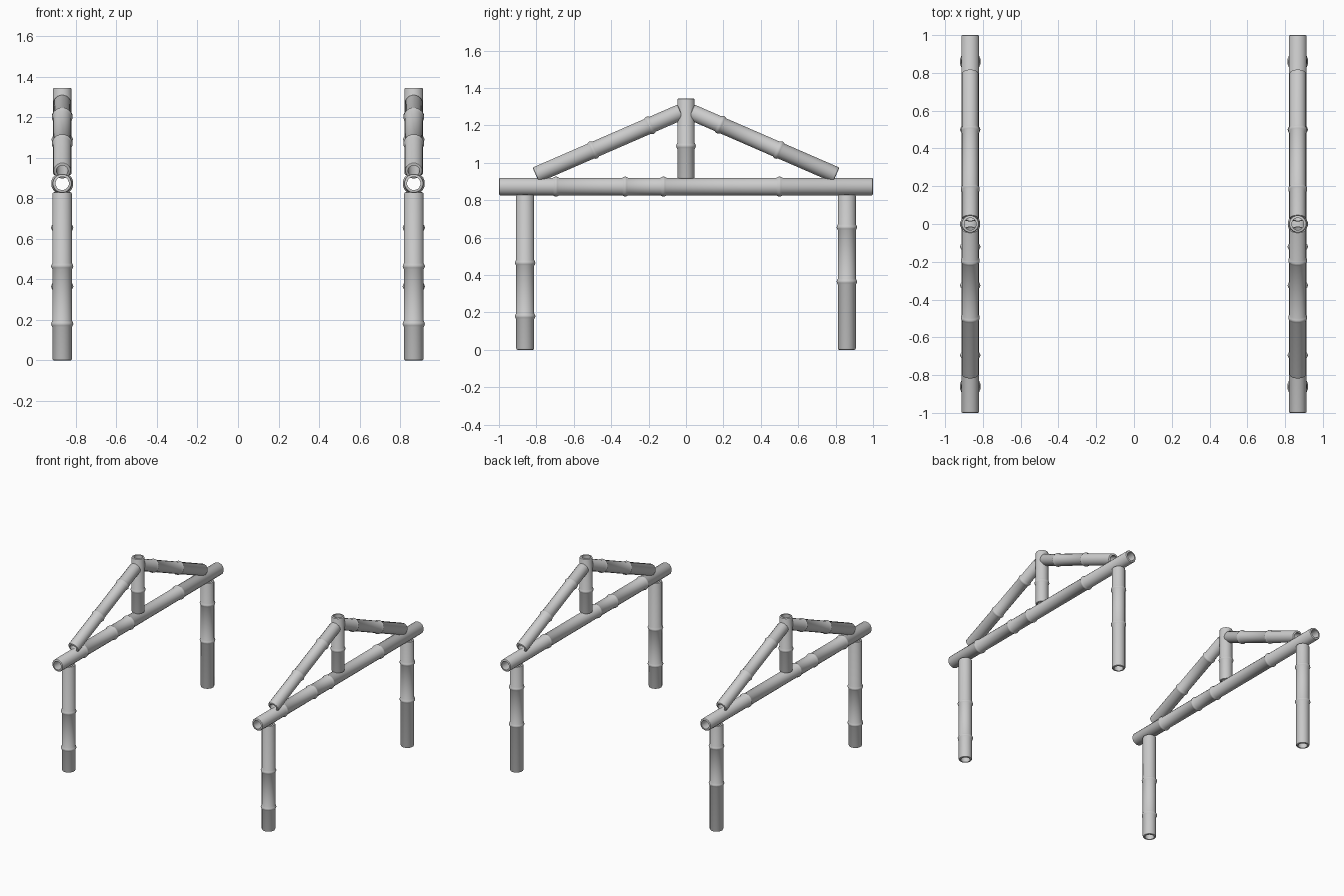
import bpy
from mathutils import Vector

if "Cube" in bpy.data.objects:
    bpy.data.objects.remove(bpy.data.objects["Cube"])

SIDES = 16
WALL = 0.015


def bamboo(name, start, end, radius, nodes):
    """Hollow pole lathed along its axis; nodes are distances from start."""
    a, b = Vector(start), Vector(end)
    length = (b - a).length
    bev = 0.008
    inner = radius - WALL
    # Outer wall with raised rings
    profile = [(radius - bev, 0), (radius - bev * 0.3, bev * 0.3), (radius, bev)]
    for n in nodes:
        profile += [(radius, n - 0.016), (radius + 0.005, n - 0.007),
                    (radius + 0.007, n), (radius + 0.005, n + 0.007), (radius, n + 0.016)]
    profile += [(radius, length - bev), (radius - bev * 0.3, length - bev * 0.3),
                (radius - bev, length)]
    # Bore
    profile += [(inner, length), (inner, 0)]

    from math import cos, sin, tau
    verts, faces = [], []
    for r, z in profile:
        for i in range(SIDES):
            t = tau * (i + 0.5) / SIDES
            verts.append((r * cos(t), r * sin(t), z))
    rows = len(profile)
    for j in range(rows):
        k = (j + 1) % rows
        for i in range(SIDES):
            m = (i + 1) % SIDES
            faces.append((j * SIDES + i, j * SIDES + m, k * SIDES + m, k * SIDES + i))
    mesh = bpy.data.meshes.new(name)
    mesh.from_pydata(verts, [], faces)
    ob = bpy.data.objects.new(name, mesh)
    bpy.context.collection.objects.link(ob)
    ob.location = a
    ob.rotation_euler = (b - a).to_track_quat('Z', 'Y').to_euler()
    bpy.ops.object.select_all(action='DESELECT')
    ob.select_set(True)
    bpy.context.view_layer.objects.active = ob
    bpy.ops.object.shade_smooth_by_angle(angle=0.6)
    return ob


# Two identical trusses
for side, x in (("left", -0.867), ("right", 0.867)):
    # Posts
    bamboo(side + "_front_post", (x, -0.86, 0), (x, -0.86, 0.83), 0.049, [0.18, 0.465])
    bamboo(side + "_back_post", (x, 0.86, 0), (x, 0.86, 0.83), 0.049, [0.365, 0.655])
    # Tie beam
    bamboo(side + "_tie_beam", (x, -1, 0.873), (x, 1, 0.873), 0.048,
           [0.305, 0.675, 0.88, 1.5])
    # King post
    bamboo(side + "_king_post", (x, 0, 0.915), (x, 0, 1.345), 0.047, [0.175])
    # Rafters
    bamboo(side + "_front_rafter", (x, -0.803, 0.935), (x, -0.028, 1.272), 0.044,
           [0.335, 0.665])
    bamboo(side + "_back_rafter", (x, 0.803, 0.935), (x, 0.028, 1.272), 0.044,
           [0.335, 0.675])
